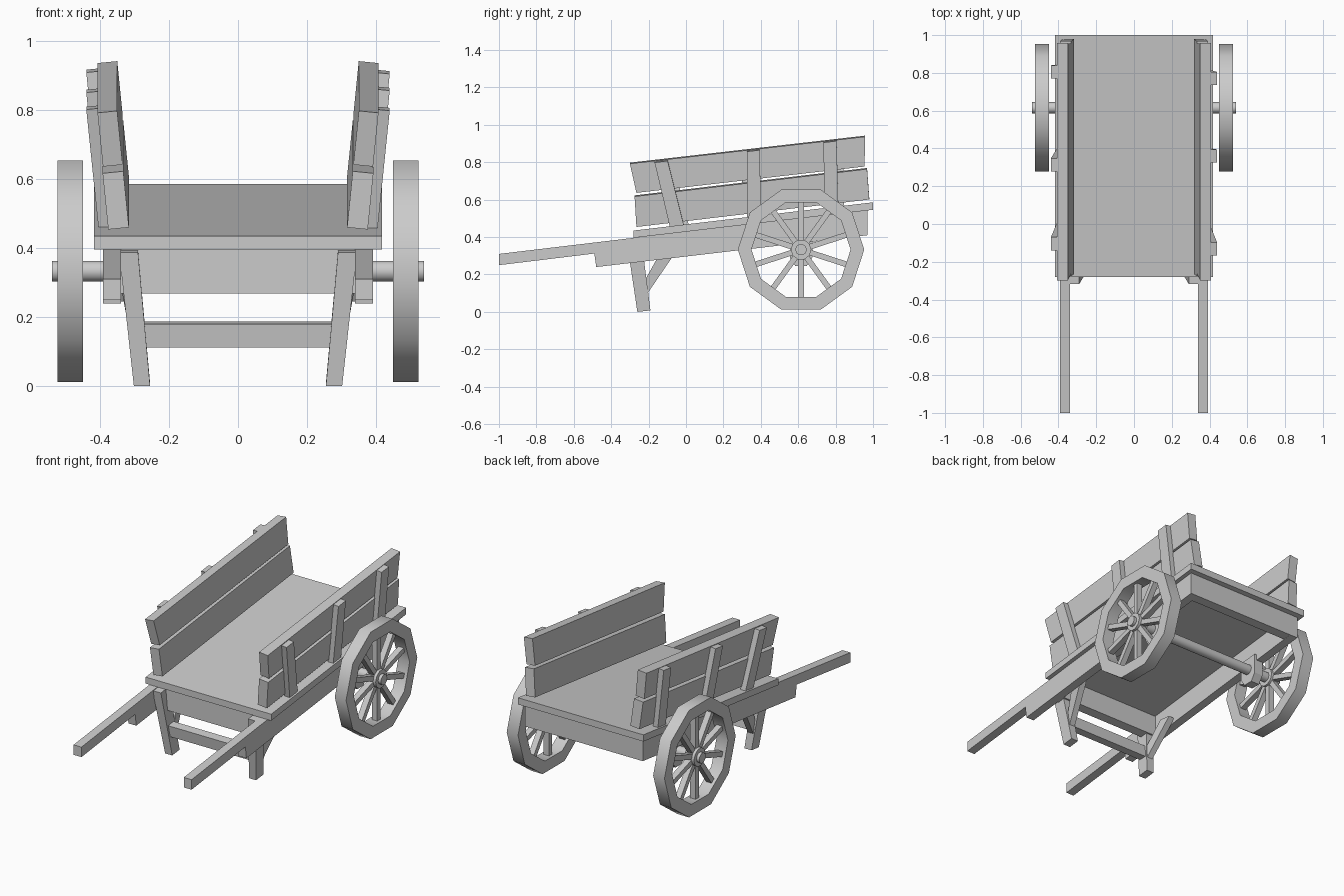
import bpy, bmesh, math
from mathutils import Vector

if "Cube" in bpy.data.objects:
    bpy.data.objects.remove(bpy.data.objects["Cube"])


def finish(name, bm, smooth=False):
    bmesh.ops.recalc_face_normals(bm, faces=bm.faces)
    me = bpy.data.meshes.new(name)
    bm.to_mesh(me)
    bm.free()
    ob = bpy.data.objects.new(name, me)
    bpy.context.collection.objects.link(ob)
    if smooth:
        bpy.ops.object.select_all(action='DESELECT')
        bpy.context.view_layer.objects.active = ob
        ob.select_set(True)
        bpy.ops.object.shade_smooth_by_angle(angle=math.radians(40))
    return ob


def loft(bm, *rings, closed=False):
    """Join equal rings of points; cap the ends unless closed."""
    vs = [[bm.verts.new(p) for p in r] for r in rings]
    n = len(vs[0])
    pairs = list(zip(vs, vs[1:])) + ([(vs[-1], vs[0])] if closed else [])
    for a, b in pairs:
        for i in range(n):
            j = (i + 1) % n
            bm.faces.new((a[i], a[j], b[j], b[i]))
    if not closed:
        bm.faces.new(vs[0])
        bm.faces.new(vs[-1])


def solid(name, a, b):
    bm = bmesh.new()
    loft(bm, a, b)
    return finish(name, bm)


def side_profile(name, prof, x0, x1):
    """Extrude a (y, z) profile along x."""
    return solid(name, [(x0, y, z) for y, z in prof], [(x1, y, z) for y, z in prof])


def deck(y):
    return 0.435 + 0.118 * (y + 0.275)


def lean(s, d, y, h):
    """Point on a leaning side wall: d outward, h above the deck."""
    return (s * (0.314 + 0.1 * h + d), y, deck(y) + h - 0.1 * d)


def wall_part(name, s, quad, d0, d1):
    return solid(name, [lean(s, d0, y, h) for y, h in quad],
                 [lean(s, d1, y, h) for y, h in quad])


# Deck board and the beams across its ends
side_profile("deck", [(-0.28, 0.396), (1.0, 0.546), (1.0, 0.586), (-0.28, 0.435)], -0.417, 0.417)
side_profile("front_crossbeam", [(-0.27, 0.268), (-0.215, 0.274), (-0.215, 0.40), (-0.27, 0.396)], -0.345, 0.345)
side_profile("back_crossbeam", [(0.915, 0.405), (0.97, 0.41), (0.97, 0.545), (0.915, 0.54)], -0.345, 0.345)

# Stand crossbar
side_profile("stand_crossbar", [(-0.265, 0.112), (-0.215, 0.112), (-0.225, 0.187), (-0.275, 0.18)], -0.28, 0.28)

CY, CZ, N = 0.615, 0.333, 10


def ring(x, r):
    return [(x, CY + r * math.cos(2 * math.pi * i / N), CZ + r * math.sin(2 * math.pi * i / N))
            for i in range(N)]


# Axle
bm = bmesh.new()
loft(bm, ring(-0.54, 0.031), ring(0.54, 0.031))
finish("axle", bm, True)

# Post side edges as (top y, bottom y), which differ on each side
posts = {1: [(-0.168, -0.085), (0.325, 0.325), (0.735, 0.74)],
         -1: [(-0.14, -0.06), (0.278, 0.33), (0.77, 0.77)]}

for s, tag in ((1, "right"), (-1, "left")):
    # Side rail stepping down to a handle
    side_profile("rail_" + tag, [(-1.0, 0.25), (-0.49, 0.312), (-0.48, 0.24), (0.97, 0.41),
                                 (0.97, 0.545), (-1.0, 0.31)], s * 0.34, s * 0.392)

    # Two leaning side planks
    wall_part("lower_plank_" + tag, s, [(-0.265, 0.024), (0.98, 0.024), (0.968, 0.188), (-0.275, 0.188)], 0, 0.06)
    wall_part("upper_plank_" + tag, s, [(-0.265, 0.206), (0.955, 0.203), (0.957, 0.362), (-0.30, 0.366)], 0, 0.057)

    # Posts outside the planks
    for k, (t, b) in enumerate(posts[s]):
        wall_part(f"post_{tag}_{k + 1}", s, [(b, 0), (b + 0.075, 0), (t + 0.07, 0.36), (t, 0.36)], 0.056, 0.09)

    # Front leg and its brace
    solid("front_leg_" + tag,
          [(s * 0.255, -0.26, 0), (s * 0.302, -0.26, 0), (s * 0.302, -0.19, 0.008), (s * 0.255, -0.19, 0.008)],
          [(s * 0.29, -0.318, 0.388), (s * 0.345, -0.318, 0.388), (s * 0.345, -0.24, 0.396), (s * 0.29, -0.24, 0.396)])
    solid("leg_brace_" + tag,
          [(s * x, y, z) for x, y, z in ((0.268, -0.225, 0.16), (0.305, -0.225, 0.16), (0.305, -0.205, 0.10), (0.268, -0.205, 0.10))],
          [(s * x, y, z) for x, y, z in ((0.305, -0.13, 0.33), (0.345, -0.13, 0.33), (0.345, -0.055, 0.32), (0.305, -0.055, 0.32))])

    # Block holding the axle under the rail
    side_profile("axle_block_" + tag, [(0.555, 0.40), (0.555, 0.29), (0.585, 0.245), (0.645, 0.245),
                                       (0.675, 0.29), (0.675, 0.41)], s * 0.325, s * 0.382)

    # Ten-sided wheel: rim, hub and spokes
    bm = bmesh.new()
    xa, xb = s * 0.449, s * 0.524
    loft(bm, ring(xa, 0.338), ring(xb, 0.338), ring(xb, 0.265), ring(xa, 0.265), closed=True)
    finish("wheel_rim_" + tag, bm, True)
    bm = bmesh.new()
    loft(bm, ring(s * 0.455, 0.055), ring(s * 0.522, 0.055))
    finish("wheel_hub_" + tag, bm, True)
    bm = bmesh.new()
    for i in range(N):
        a = math.radians(90 + 36 * i)
        u = Vector((0, math.cos(a), math.sin(a)))
        v = Vector((0, -math.sin(a), math.cos(a))) * 0.015
        c = Vector((s * 0.487, CY, CZ))
        w = Vector((0.018, 0, 0))
        loft(bm, *[[c + u * r + v + w, c + u * r - v + w, c + u * r - v - w, c + u * r + v - w]
                   for r in (0.04, 0.258)])
    finish("wheel_spokes_" + tag, bm)
